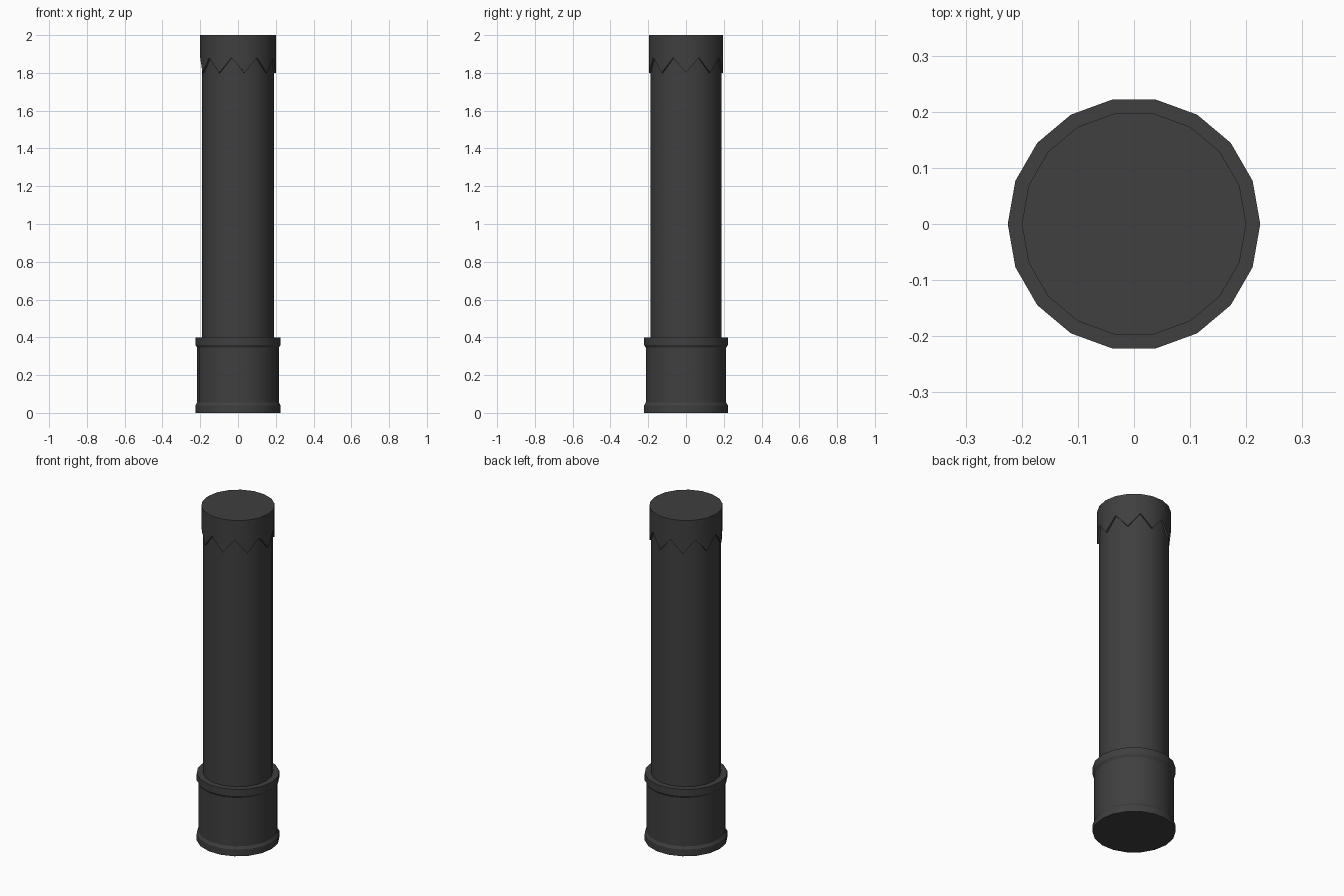
import bpy, bmesh
from math import cos, sin, tau

if "Cube" in bpy.data.objects:
    bpy.data.objects.remove(bpy.data.objects["Cube"])

SIDES = 18

dark = bpy.data.materials.new("dark_grey")
dark.diffuse_color = (0.05, 0.05, 0.05, 1)
dark.use_nodes = True
dark.node_tree.nodes["Principled BSDF"].inputs["Base Color"].default_value = dark.diffuse_color


def lathe(name, profile):
    """Closed 18-sided solid from (radius, height) pairs; height may depend on side index."""
    bm = bmesh.new()
    rings = []
    for r, h in profile:
        rings.append([bm.verts.new((r * cos(tau * i / SIDES), r * sin(tau * i / SIDES),
                                    h(i) if callable(h) else h)) for i in range(SIDES)])
    for a, b in zip(rings, rings[1:]):
        for i in range(SIDES):
            j = (i + 1) % SIDES
            bm.faces.new((a[i], a[j], b[j], b[i]))
    bm.faces.new(rings[-1])
    if not callable(profile[0][1]):
        bm.faces.new(rings[0][::-1])
    bmesh.ops.recalc_face_normals(bm, faces=bm.faces[:])
    mesh = bpy.data.meshes.new(name)
    bm.to_mesh(mesh)
    bm.free()
    obj = bpy.data.objects.new(name, mesh)
    bpy.context.collection.objects.link(obj)
    mesh.materials.append(dark)
    bpy.ops.object.select_all(action='DESELECT')
    obj.select_set(True)
    bpy.context.view_layer.objects.active = obj
    bpy.ops.object.shade_smooth_by_angle()
    return obj


# Base sleeve with a raised band at both ends
lathe("base", [(0.225, 0), (0.225, 0.04), (0.216, 0.055),
               (0.216, 0.345), (0.225, 0.36), (0.225, 0.4)])

# Main shaft
lathe("shaft", [(0.19, 0.4), (0.19, 1.95)])


# Cap with nine pointed teeth around its lower edge
def teeth(i):
    return 1.88 if i % 2 else 1.8


lathe("cap", [(0.19, teeth), (0.2, teeth), (0.2, 2.0)])
